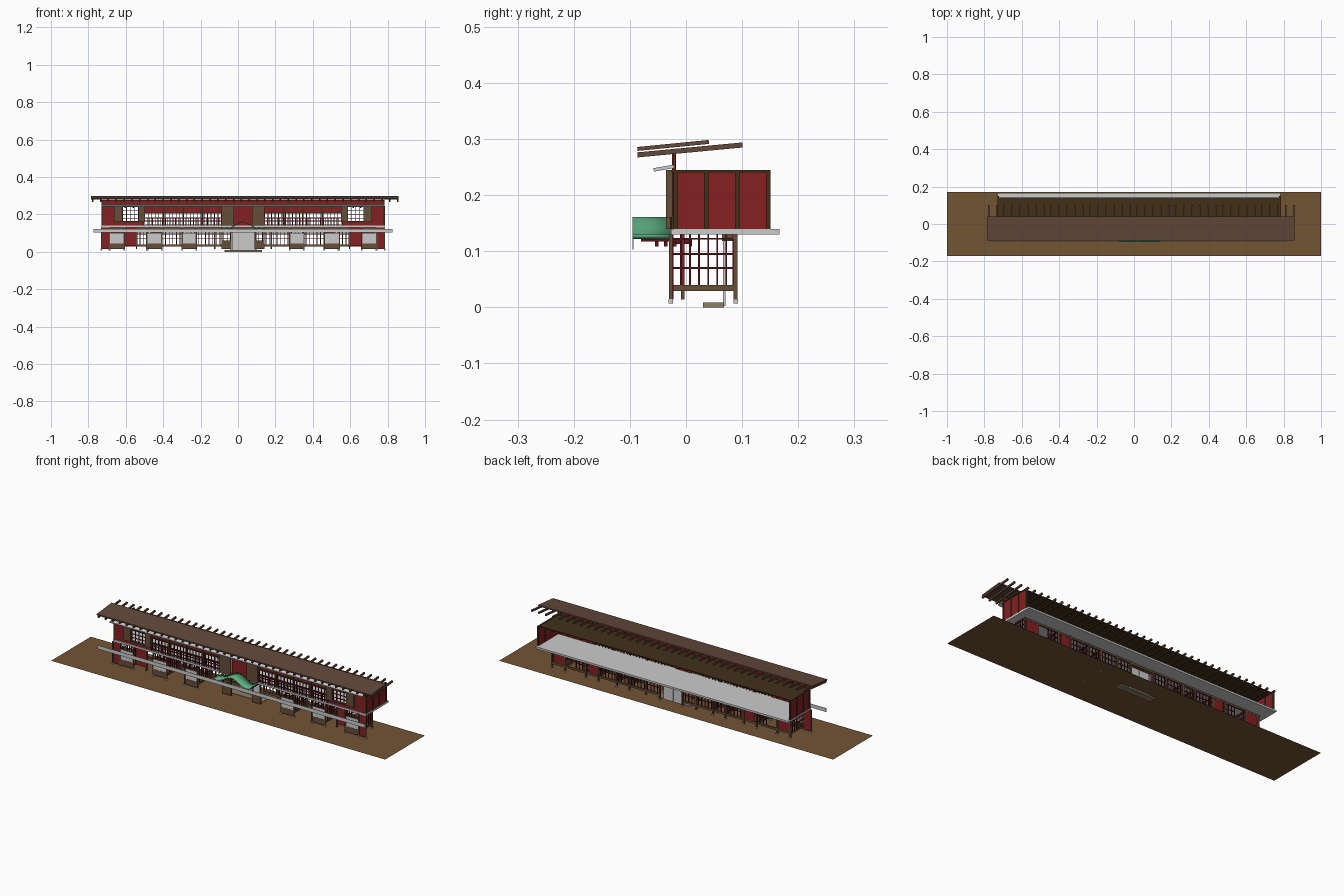
import bpy, bmesh, math
from mathutils import Matrix, Vector

CX = 0.027  # symmetry plane of the building


def material(name, rgb):
    m = bpy.data.materials.new(name)
    m.diffuse_color = (*rgb, 1)
    return m


RED = material("red", (0.24, 0.014, 0.016))
DARKRED = material("dark_red", (0.10, 0.008, 0.010))
BROWN = material("brown", (0.13, 0.075, 0.040))
ROOF = material("roof_brown", (0.12, 0.065, 0.042))
DARK = material("dark_wood", (0.055, 0.030, 0.010))
EARTH = material("earth", (0.17, 0.09, 0.034))
GREEN = material("green", (0.11, 0.42, 0.22))
TAN = material("tan", (0.28, 0.21, 0.13))
GREY = None


def finish(name, bm, mat):
    me = bpy.data.meshes.new(name)
    bm.to_mesh(me)
    bm.free()
    ob = bpy.data.objects.new(name, me)
    bpy.context.collection.objects.link(ob)
    if mat:
        me.materials.append(mat)
    return ob


def boxes(name, items, mat=None, tilt=0.0):
    """One object from boxes (x0, x1, y0, y1, z0, z1), each tilted about x."""
    bm = bmesh.new()
    for x0, x1, y0, y1, z0, z1 in items:
        c = Vector(((x0 + x1) / 2, (y0 + y1) / 2, (z0 + z1) / 2))
        m = (Matrix.Translation(c) @ Matrix.Rotation(tilt, 4, 'X')
             @ Matrix.Diagonal((abs(x1 - x0), y1 - y0, z1 - z0, 1)))
        bmesh.ops.create_cube(bm, size=1, matrix=m)
    return finish(name, bm, mat)


def both(items):
    """Offsets from the symmetry plane, repeated on both sides."""
    out = []
    for a, b, *r in items:
        out += [(CX + a, CX + b, *r), (CX - b, CX - a, *r)]
    return out


def lattice(a, b, y, z0, z1, step, rails, t=0.004):
    """Front-facing grid of bars between offsets a and b."""
    n = max(1, round((b - a) / step))
    out = []
    for i in range(n + 1):
        d = a + (b - a) * i / n
        out.append((d - t / 2, d + t / 2, y - t / 2, y + t / 2, z0, z1))
    for z in rails:
        out.append((a, b, y - t / 2, y + t / 2, z - 0.0018, z + 0.0018))
    return out


# Ground and threshold
bm = bmesh.new()
bmesh.ops.create_grid(bm, x_segments=1, y_segments=1, size=1,
                      matrix=Matrix.Translation((0, 0, 0.007)) @ Matrix.Diagonal((1, 0.17, 1, 1)))
finish("ground", bm, EARTH)
boxes("threshold", [(CX - 0.1, CX + 0.1, 0.03, 0.068, 0, 0.009)], TAN)

# Upper floor slab, ceiling and signless fascia band in front
boxes("upper_floor", [(CX - 0.757, CX + 0.757, -0.027, 0.167, 0.13, 0.14)], GREY)
boxes("ceiling", [(CX - 0.757, CX + 0.757, -0.02, 0.142, 0.240, 0.244)], DARK)
boxes("front_fascia", [(CX - 0.8, CX + 0.8, -0.0955, -0.0935, 0.103, 0.123)], GREY)

# Roof deck, rafters, eave
boxes("roof_deck", [(-0.785, 0.857, -0.087, 0.041, 0.285, 0.292)], ROOF, math.radians(5.6))
boxes("rafters", [(-0.78 + 0.0418 * i, -0.772 + 0.0418 * i, -0.087, 0.101, 0.276, 0.285)
                  for i in range(40)], ROOF, math.radians(5.4))
boxes("eave", [(CX - 0.757, CX + 0.757, -0.058, -0.022, 0.245, 0.251)], GREY, math.radians(10))
boxes("clerestory_wall", [(CX - 0.757, CX + 0.757, -0.023, -0.019, 0.244, 0.277)], RED)
boxes("clerestory_posts", both([(d - 0.003, d + 0.003, -0.025, -0.018, 0.244, 0.277)
                                for d in [0.05 + 0.1 * i for i in range(8)]]), DARK)

# Upper end walls with posts and top beam
boxes("upper_end_wall", both([(0.750, 0.755, -0.018, 0.148, 0.14, 0.243)]), RED)
posts = [(0.749, 0.758, y - 0.004, y + 0.004, 0.14, 0.245) for y in (-0.018, 0.036, 0.091, 0.147)]
posts.append((0.749, 0.758, -0.02, 0.15, 0.240, 0.245))
boxes("upper_end_frame", both(posts), DARK)

# Upper front facade
boxes("upper_front_wall", both([(0.687, 0.755, -0.022, -0.018, 0.14, 0.243),
                                (0.53, 0.687, -0.022, -0.018, 0.14, 0.163),
                                (0.115, 0.53, -0.022, -0.018, 0.208, 0.243),
                                (0, 0.048, -0.022, -0.018, 0.14, 0.243)]), RED)
boxes("shutters", both([(0.645, 0.690, -0.036, -0.024, 0.16, 0.245),
                        (0.525, 0.560, -0.036, -0.024, 0.16, 0.245),
                        (0.048, 0.115, -0.036, -0.024, 0.14, 0.245)]), BROWN)
boxes("side_window_frame", both([(0.56, 0.645, -0.034, -0.024, 0.16, 0.165),
                                 (0.56, 0.645, -0.034, -0.024, 0.240, 0.245)]), BROWN)
boxes("side_window_grid", both(lattice(0.56, 0.645, -0.024, 0.163, 0.243, 0.02,
                                       (0.18, 0.2, 0.22))), DARKRED)
boxes("upper_lattice", both(lattice(0.115, 0.525, -0.02, 0.14, 0.21, 0.0185,
                                    (0.148, 0.165, 0.182, 0.206))), DARKRED)
boxes("upper_posts", both([(d - 0.004, d + 0.004, -0.026, -0.016, 0.14, 0.245)
                           for d in (0.218, 0.32, 0.423)]), DARK)
boxes("upper_beam", both([(0.115, 0.757, -0.026, -0.018, 0.240, 0.245),
                          (0.115, 0.525, -0.026, -0.018, 0.208, 0.213)]), DARK)
boxes("balcony_rail", both([(0.115, 0.525, -0.029, -0.025, 0.178, 0.182)]
                           + lattice(0.115, 0.525, -0.027, 0.14, 0.18, 0.0137, (), 0.003)), DARKRED)

# Ceiling joists showing at the open back
boxes("ceiling_joists", [(CX + 0.042 * i - 0.004, CX + 0.042 * i + 0.004, -0.018, 0.142, 0.234, 0.240)
                         for i in range(-17, 18)], DARK)

# Lower floor: back lattice, sill, red panels
boxes("lower_lattice", both(lattice(0.065, 0.57, 0.086, 0.035, 0.13, 0.0195,
                                    (0.07, 0.095, 0.122))), DARKRED)
boxes("lower_sill", both([(0.065, 0.715, 0.082, 0.090, 0.029, 0.040),
                          (0.065, 0.715, 0.082, 0.090, 0.121, 0.130)]), BROWN)
boxes("lower_back_panels", both([(0.635, 0.705, 0.083, 0.089, 0.03, 0.13),
                                 (0.435, 0.495, 0.083, 0.089, 0.03, 0.13)]), RED)
boxes("lower_back_posts", both([(d - 0.004, d + 0.004, 0.085, 0.092, 0.014, 0.13)
                                for d in (0.067, 0.15, 0.25, 0.325, 0.435, 0.51, 0.635, 0.713)]), BROWN)

# Lower side lattices
side = []
for d in (0.25, 0.325, 0.435, 0.515, 0.635, 0.715):
    side += [(d - 0.002, d + 0.002, y - 0.0015, y + 0.0015, 0.035, 0.13)
             for y in [-0.025 + 0.0161 * i for i in range(8)]]
    side += [(d - 0.002, d + 0.002, -0.028, 0.09, z - 0.0015, z + 0.0015) for z in (0.07, 0.095, 0.122)]
boxes("side_lattice", both(side), DARKRED)
boxes("side_sill", both([(d - 0.003, d + 0.003, -0.028, 0.09, 0.029, 0.040)
                         for d in (0.25, 0.325, 0.435, 0.515, 0.635, 0.715)]), BROWN)

# Lower front: end panels, screens, posts, feet
boxes("lower_front_panels", both([(0.715, 0.757, -0.027, -0.022, 0.014, 0.13),
                                  (0.565, 0.635, -0.008, -0.003, 0.03, 0.13)]), RED)
fronts = [(0.25, 0.325), (0.435, 0.515), (0.635, 0.715)]
boxes("screen_base", both([(a, b, -0.029, -0.024, 0.014, 0.045) for a, b in fronts]
                          + [(0.062, 0.112, -0.008, -0.003, 0.014, 0.06)]), BROWN)
boxes("screen_top", both([(a, b, -0.028, -0.025, 0.045, 0.1) for a, b in fronts]), GREY)
edge = [d for p in fronts for d in p] + [0.757]
boxes("front_posts", both([(d - 0.003, d + 0.003, -0.030, -0.024, 0.014, 0.13) for d in edge]
                          + [(d - 0.003, d + 0.003, -0.009, -0.003, 0.014, 0.13)
                             for d in (0.065, 0.112, 0.57)]), BROWN)
boxes("post_feet", both([(d - 0.004, d + 0.004, -0.031, -0.023, 0.007, 0.015) for d in edge]
                        + [(d - 0.004, d + 0.004, 0.085, 0.093, 0.007, 0.015)
                           for d in (0.067, 0.25, 0.325, 0.435, 0.51, 0.635, 0.713)]), GREY)

# Entrance doors
boxes("entrance_doors", both([(0.001, 0.060, 0.066, 0.070, 0.002, 0.118)]), GREY)
boxes("door_lintel", [(CX - 0.065, CX + 0.065, 0.064, 0.090, 0.118, 0.13)], BROWN)

# Curved entrance roof
half = [(0.105, 0.1275), (0.088, 0.1245), (0.068, 0.1275), (0.048, 0.138), (0.028, 0.150), (0.012, 0.157)]
top = [(-d, z) for d, z in half] + [(0, 0.1585)] + [(d, z) for d, z in reversed(half)]
bm = bmesh.new()
rows = [[bm.verts.new((CX + d, y, z)) for d, z in top] for y in (-0.095, -0.027)]
for i in range(len(top) - 1):
    bm.faces.new((rows[0][i], rows[0][i + 1], rows[1][i + 1], rows[1][i]))
roof = finish("entrance_roof", bm, GREEN)
mod = roof.modifiers.new("thickness", 'SOLIDIFY')
mod.thickness = 0.005
mod.offset = 0
for p in roof.data.polygons:
    p.use_smooth = True
bpy.context.view_layer.objects.active = roof
roof.select_set(True)
bpy.ops.object.shade_smooth_by_angle(angle=math.radians(40))

# Beams and brackets carrying the entrance roof
boxes("entrance_beams", both([(0.078, 0.088, -0.080, -0.024, 0.117, 0.125)]), DARKRED)
boxes("entrance_brackets", both([(0.074, 0.092, y - 0.003, y + 0.003, 0.108, 0.118)
                                 for y in (-0.052, -0.036, -0.020, -0.006, 0.008)]
                                + [(0.079, 0.087, -0.024, 0.011, 0.113, 0.121)]), DARKRED)
